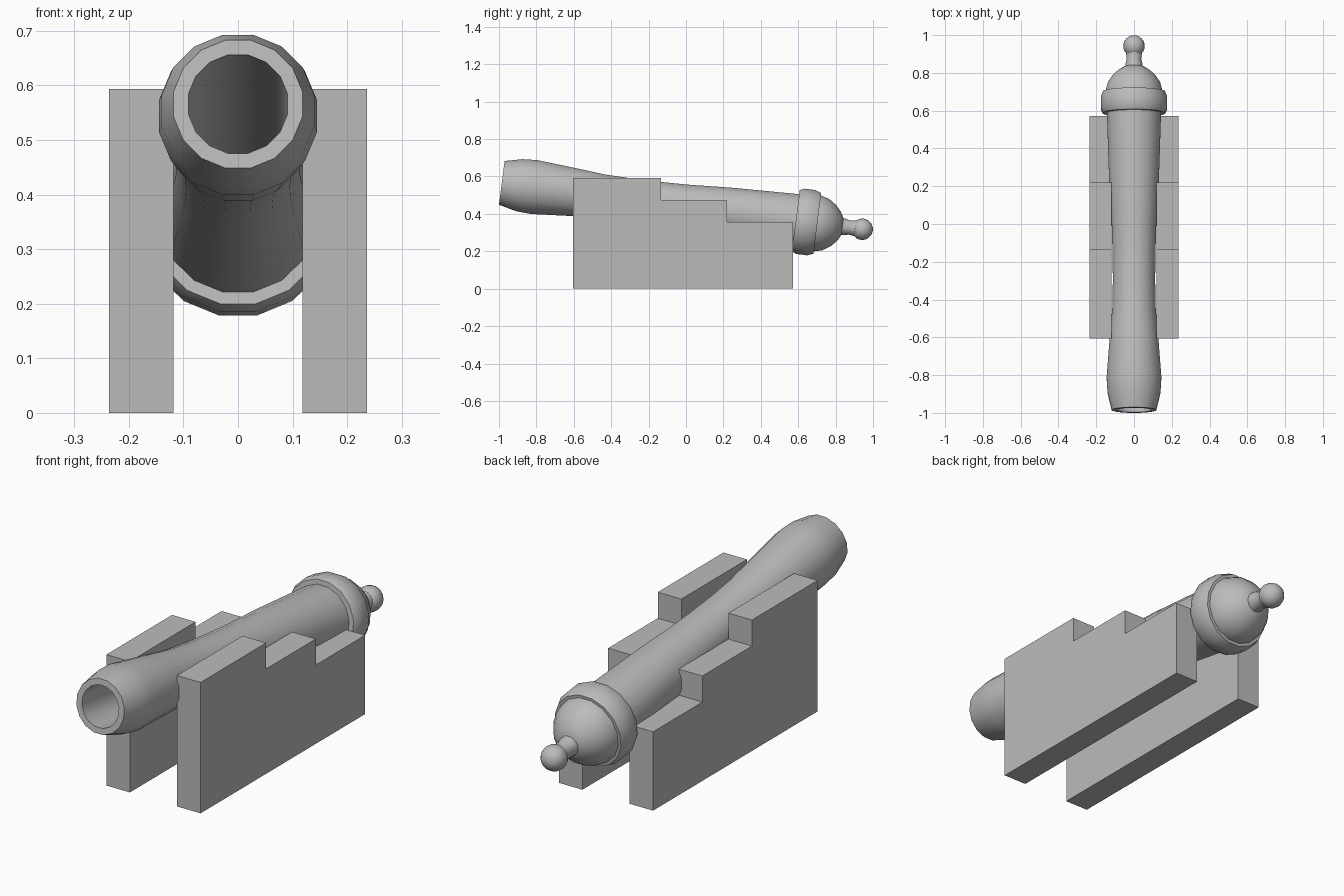
import bpy, bmesh, math
from mathutils import Matrix

if "Cube" in bpy.data.objects:
    bpy.data.objects.remove(bpy.data.objects["Cube"])

grey = bpy.data.materials.new("grey")
grey.diffuse_color = (0.5, 0.5, 0.5, 1)
grey.use_nodes = True
grey.node_tree.nodes["Principled BSDF"].inputs["Base Color"].default_value = grey.diffuse_color

TILT = math.atan(0.1286)
# local z runs along the barrel from muzzle to breech
AXIS = Matrix.Translation((0, 0, 0.439)) @ Matrix.Rotation(-math.pi / 2 - TILT, 4, 'X')


def finish(bm, name, smooth=True):
    bmesh.ops.recalc_face_normals(bm, faces=bm.faces)
    me = bpy.data.meshes.new(name)
    bm.to_mesh(me)
    bm.free()
    me.materials.append(grey)
    ob = bpy.data.objects.new(name, me)
    bpy.context.collection.objects.link(ob)
    if smooth:
        bpy.ops.object.select_all(action='DESELECT')
        ob.select_set(True)
        bpy.context.view_layer.objects.active = ob
        bpy.ops.object.shade_smooth_by_angle(angle=math.radians(30))
    return ob


def turned(name, profile, sides=16):
    """Revolve (distance, radius) pairs around the barrel axis, capping both ends."""
    bm = bmesh.new()
    rings = []
    for s, r in profile:
        r /= math.cos(math.pi / sides)
        rings.append([bm.verts.new((r * math.cos(a), r * math.sin(a), s))
                      for a in ((i + 0.5) * math.tau / sides for i in range(sides))])
    for a, b in zip(rings, rings[1:]):
        for i in range(sides):
            j = (i + 1) % sides
            bm.faces.new((a[i], a[j], b[j], b[i]))
    bm.faces.new(rings[0])
    bm.faces.new(rings[-1])
    bm.transform(AXIS)
    return finish(bm, name)


# barrel: bore floor, bore wall, muzzle lip, then the outside back to the breech
turned("barrel", [(0.5, 0.091), (-0.993, 0.091), (-0.993, 0.118), (-0.9, 0.14),
                  (-0.82, 0.145), (-0.6, 0.128), (-0.45, 0.115), (-0.3, 0.112),
                  (-0.14, 0.114), (0, 0.118), (0.22, 0.131), (0.4, 0.137), (0.62, 0.144)])
# breech band
turned("breech_band", [(0.592, 0.14), (0.592, 0.165), (0.615, 0.176), (0.675, 0.176),
                       (0.708, 0.163), (0.708, 0.14)])
# domed cap and neck
turned("breech_cap", [(0.69, 0.15), (0.71, 0.15), (0.755, 0.138), (0.795, 0.111),
                      (0.825, 0.078), (0.845, 0.042)])
turned("knob_neck", [(0.83, 0.046), (0.858, 0.044), (0.88, 0.038), (0.915, 0.042)])

# knob ball
bm = bmesh.new()
bmesh.ops.create_uvsphere(bm, u_segments=16, v_segments=12, radius=0.057)
bm.transform(AXIS @ Matrix.Translation((0, 0, 0.95)))
finish(bm, "knob")

# stepped side cheeks
steps = [(-0.605, 0), (0.573, 0), (0.573, 0.357), (0.22, 0.357), (0.22, 0.475),
         (-0.135, 0.475), (-0.135, 0.593), (-0.605, 0.593)]
for side, name in ((1, "right_cheek"), (-1, "left_cheek")):
    bm = bmesh.new()
    face = bm.faces.new([bm.verts.new((side * 0.118, y, z)) for y, z in steps])
    ext = bmesh.ops.extrude_face_region(bm, geom=[face], use_keep_orig=True)
    bmesh.ops.translate(bm, vec=(side * 0.118, 0, 0),
                        verts=[v for v in ext["geom"] if isinstance(v, bmesh.types.BMVert)])
    finish(bm, name, smooth=False)
